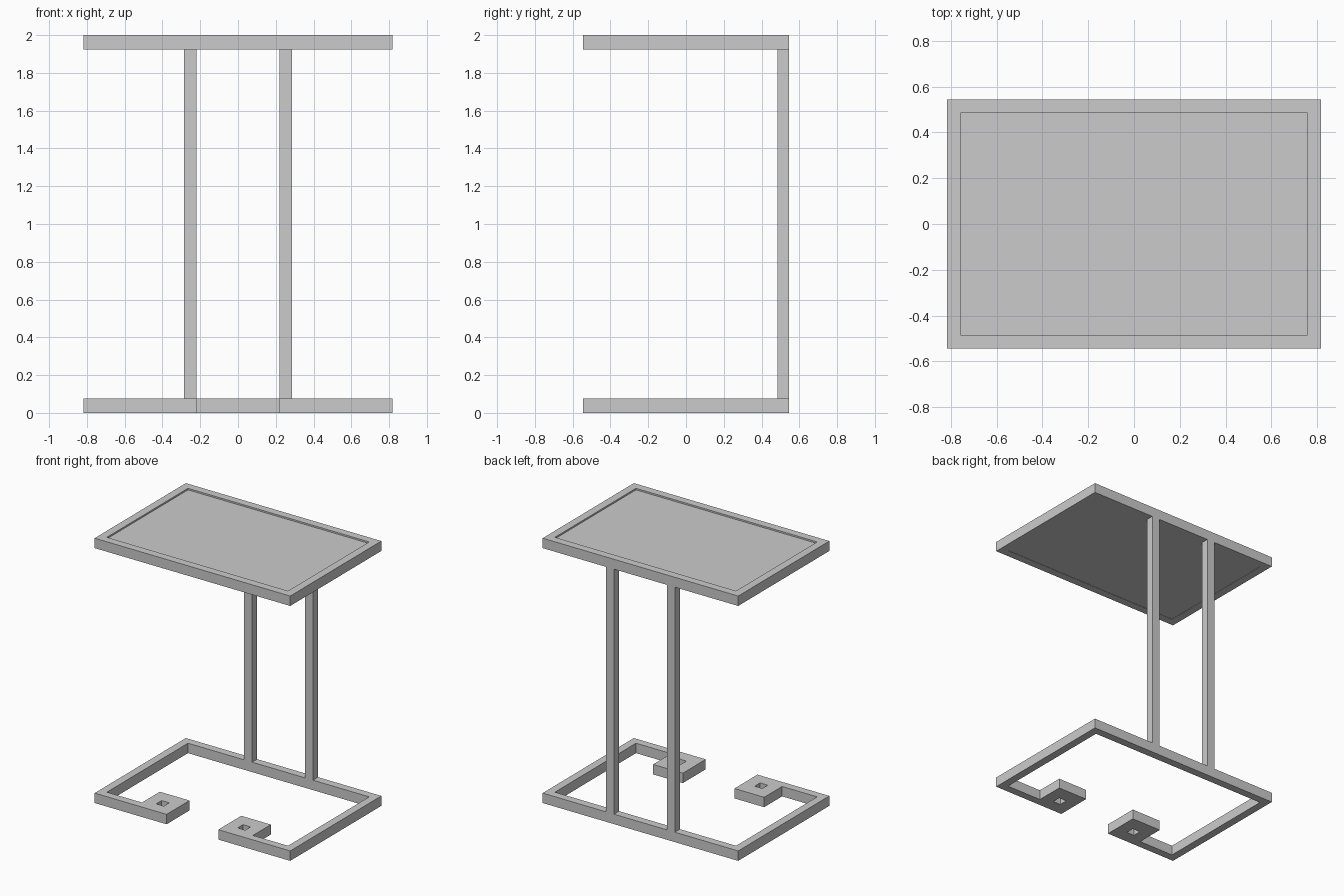
import bpy

if "Cube" in bpy.data.objects:
    bpy.data.objects.remove(bpy.data.objects["Cube"])

W, D, H = 0.817, 0.544, 2.0   # half width, half depth, height
T = 0.075                     # frame thickness
B = 0.06                      # bar width


def rect(x0, x1, y0, y1):
    return [(x0, y0), (x1, y0), (x1, y1), (x0, y1)]


def mirror_x(points):
    return [(-x, y) for x, y in reversed(points)]


def plate(name, loops, z0, z1):
    """Extrude closed outlines (inner loops become holes) from z0 to z1."""
    curve = bpy.data.curves.new(name, 'CURVE')
    curve.dimensions = '2D'
    curve.fill_mode = 'BOTH'
    curve.extrude = (z1 - z0) / 2
    for loop in loops:
        spline = curve.splines.new('POLY')
        spline.points.add(len(loop) - 1)
        for point, (x, y) in zip(spline.points, loop):
            point.co = (x, y, 0, 1)
        spline.use_cyclic_u = True
    obj = bpy.data.objects.new(name, curve)
    obj.location.z = (z0 + z1) / 2
    bpy.context.collection.objects.link(obj)
    bpy.ops.object.select_all(action='DESELECT')
    obj.select_set(True)
    bpy.context.view_layer.objects.active = obj
    bpy.ops.object.convert(target='MESH')
    bpy.ops.object.shade_flat()
    return obj


# Base: open loop whose front ends curl into square feet with a small hole
GAP, FOOT_X, FOOT_Y = 0.216, 0.464, -0.27
half = [(W, D), (W, -D), (GAP, -D), (GAP, FOOT_Y), (FOOT_X, FOOT_Y),
        (FOOT_X, -D + B), (W - B, -D + B), (W - B, D - B)]
hole = rect(0.308, 0.372, -0.445, -0.38)
plate("base_frame", [half + mirror_x(half), hole, mirror_x(hole)], 0, T)

# Two uprights along the back edge
for side, x in (("left", -0.254), ("right", 0.254)):
    plate(side + "_post", [rect(x - 0.033, x + 0.033, D - B, D)], T, H - T)

# Table top: rim with a slightly sunken panel
plate("top_rim", [rect(-W, W, -D, D), rect(-W + B, W - B, -D + B, D - B)], H - T, H)
plate("top_panel", [rect(-W + B, W - B, -D + B, D - B)], H - T + 0.002, H - 0.012)
